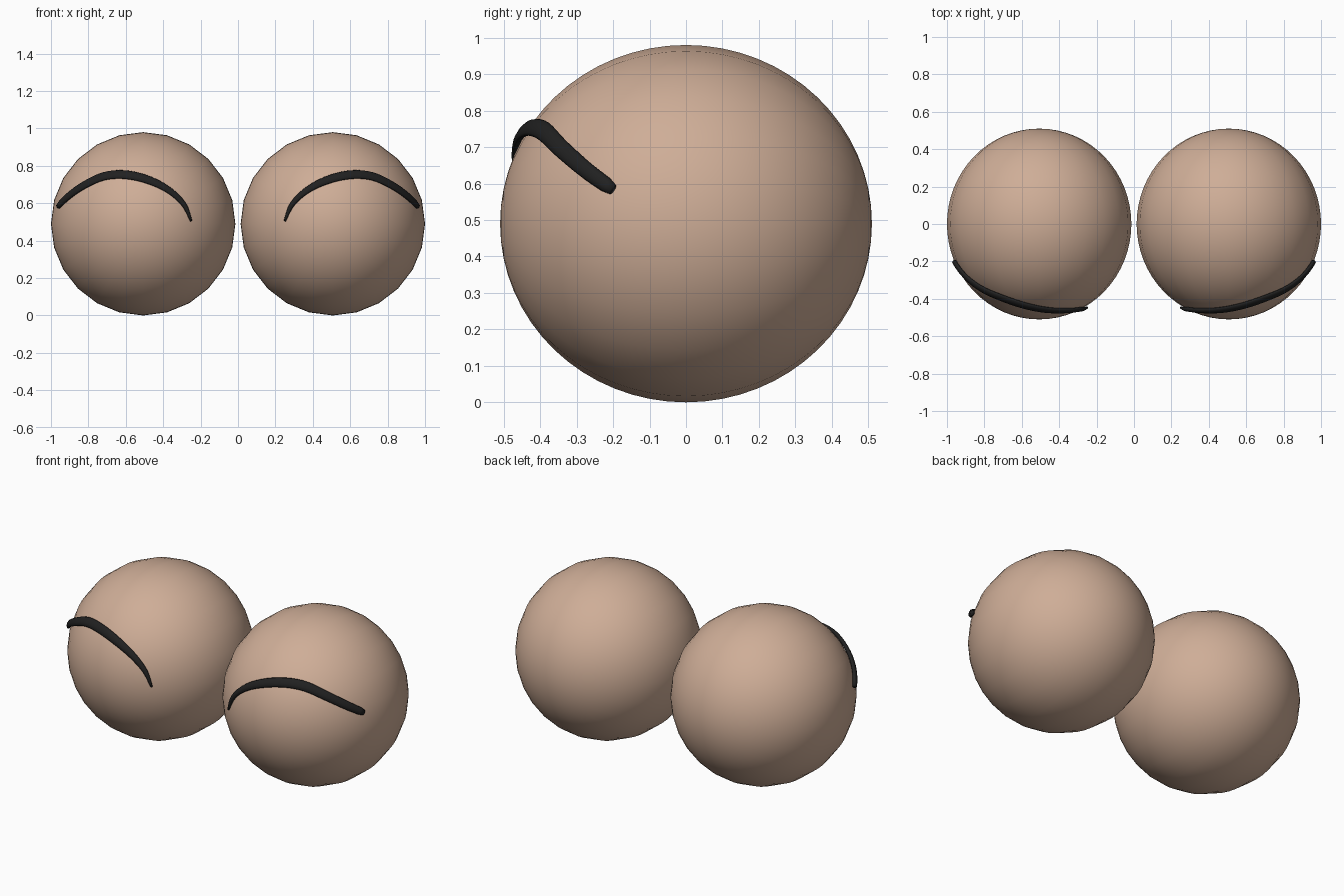
import bpy, bmesh, math
from mathutils import Vector, Matrix

cube = bpy.data.objects.get("Cube")
if cube:
    bpy.data.objects.remove(cube)

CENTER = Vector((0.507, 0, 0.49))
RADII = Vector((0.493, 0.51, 0.49))


def material(name, rgb):
    mat = bpy.data.materials.new(name)
    mat.use_nodes = True
    mat.diffuse_color = (*rgb, 1)
    mat.node_tree.nodes["Principled BSDF"].inputs["Base Color"].default_value = (*rgb, 1)
    return mat


def finish(bm, name, mat):
    bmesh.ops.recalc_face_normals(bm, faces=bm.faces[:])
    for face in bm.faces:
        face.smooth = True
    mesh = bpy.data.meshes.new(name)
    bm.to_mesh(mesh)
    bm.free()
    mesh.materials.append(mat)
    obj = bpy.data.objects.new(name, mesh)
    bpy.context.collection.objects.link(obj)
    return obj


def ball(name, side, mat):
    # Sphere with its poles facing front and back
    bm = bmesh.new()
    bmesh.ops.create_uvsphere(bm, u_segments=24, v_segments=32, radius=1)
    bmesh.ops.rotate(bm, verts=bm.verts, matrix=Matrix.Rotation(math.pi / 2, 3, 'X'))
    bmesh.ops.scale(bm, verts=bm.verts, vec=RADII)
    bmesh.ops.translate(bm, verts=bm.verts, vec=(side * CENTER.x, 0, CENTER.z))
    return finish(bm, name, mat)


# Lid line path as offsets from the ball centre, with half width
LASH = [Vector(p) for p in (
    (-.252, -.44, .015, .006), (-.215, -.455, .105, .014), (-.13, -.465, .185, .020),
    (-.01, -.46, .243, .025), (.11, -.43, .265, .027), (.21, -.39, .253, .027),
    (.31, -.34, .205, .025), (.39, -.27, .145, .023), (.452, -.2, .093, .020))]


def smooth_path(points, steps=4):
    padded = [points[0] * 2 - points[1]] + points + [points[-1] * 2 - points[-2]]
    path = []
    for a, b, c, d in zip(padded, padded[1:], padded[2:], padded[3:]):
        for i in range(steps):
            t = i / steps
            path.append(b + (c - a) * (t / 2) + (a * 2 - b * 5 + c * 4 - d) * (t * t / 2)
                        + (b * 3 - a - c * 3 + d) * (t ** 3 / 2))
    return path + [points[-1]]


def lash(name, side, mat, sides=10):
    # Flattened tapering tube hugging the ball surface
    path = smooth_path(LASH)
    centres, normals = [], []
    for p in path:
        unit = Vector(p[k] / RADII[k] for k in range(3)).normalized()
        normal = Vector(unit[k] / RADII[k] for k in range(3)).normalized()
        normals.append(normal)
        centres.append(CENTER + unit * RADII + normal * 0.01)
    bm = bmesh.new()
    rings = []
    last = len(path) - 1
    for i, (c, n) in enumerate(zip(centres, normals)):
        tangent = centres[min(i + 1, last)] - centres[max(i - 1, 0)]
        across = tangent.cross(n).normalized()
        width = path[i][3] * (0.75 if i == last else 1)
        depth = min(0.012, width)
        ring = []
        for k in range(sides):
            angle = math.tau * k / sides
            v = c + across * math.cos(angle) * width + n * math.sin(angle) * depth
            ring.append(bm.verts.new((v.x * side, v.y, v.z)))
        rings.append(ring)
    for a, b in zip(rings, rings[1:]):
        for k in range(sides):
            j = (k + 1) % sides
            bm.faces.new((a[k], a[j], b[j], b[k]))
    bm.faces.new(rings[0])
    bm.faces.new(rings[-1])
    return finish(bm, name, mat)


skin = material("skin tan", (0.62, 0.42, 0.31))
black = material("lash black", (0.015, 0.015, 0.015))

for label, side in (("left", 1), ("right", -1)):
    ball(label + "_eyelid_ball", side, skin)
    lash(label + "_lash_line", side, black)
